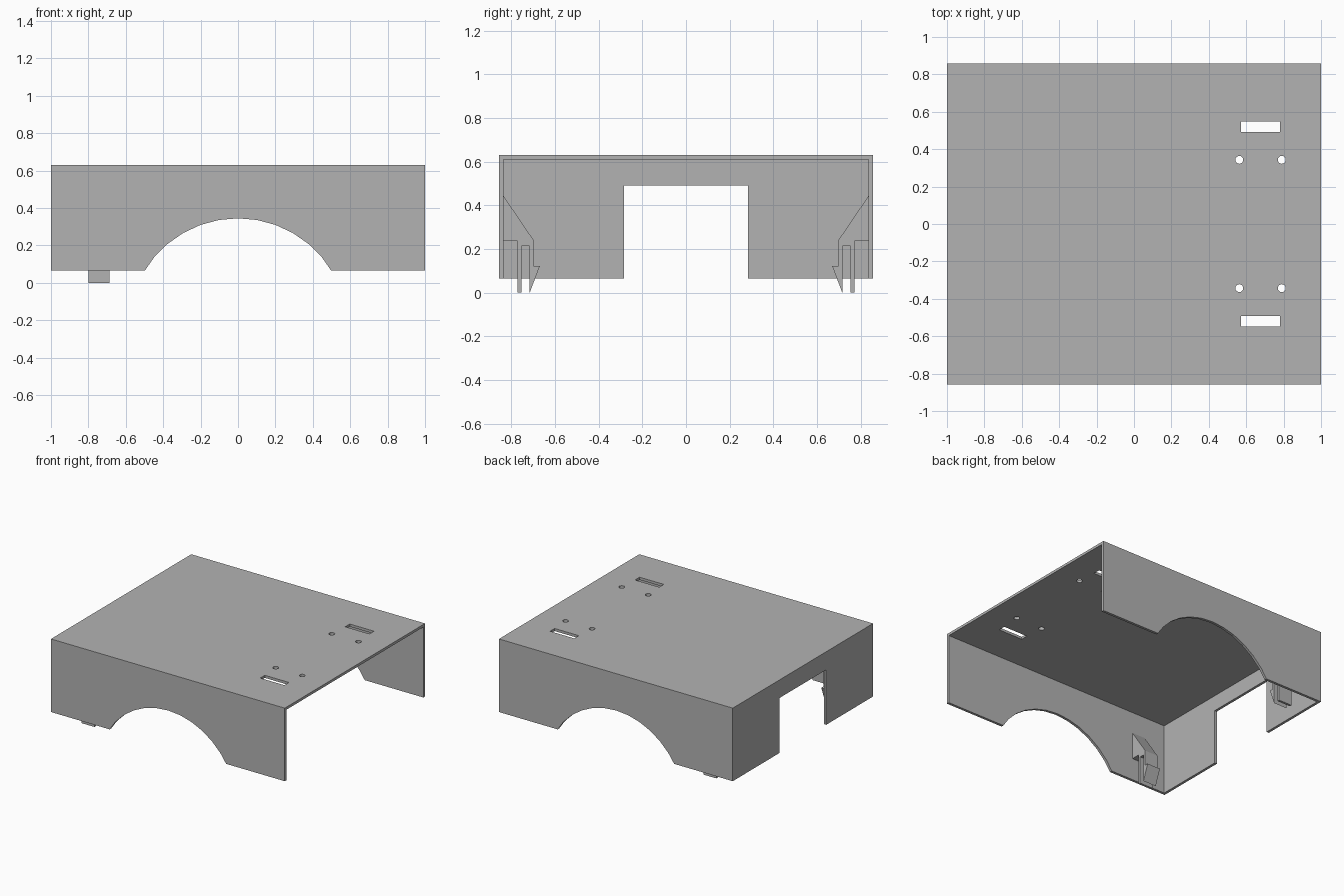
import bpy, bmesh, math
from mathutils import Vector

if "Cube" in bpy.data.objects:
    bpy.data.objects.remove(bpy.data.objects["Cube"], do_unlink=True)

grey = bpy.data.materials.new("light grey plastic")
grey.use_nodes = True
COLOUR = (0.45, 0.45, 0.45, 1)
grey.diffuse_color = COLOUR
grey.node_tree.nodes["Principled BSDF"].inputs["Base Color"].default_value = COLOUR

HALF_Y, TOP, BOTTOM, WALL = 0.857, 0.63, 0.065, 0.02


def prism(name, points, direction):
    """Extrude a closed 3D outline along a direction."""
    bm = bmesh.new()
    face = bm.faces.new([bm.verts.new(p) for p in points])
    new = bmesh.ops.extrude_face_region(bm, geom=[face])["geom"]
    bmesh.ops.translate(bm, vec=Vector(direction),
                        verts=[v for v in new if isinstance(v, bmesh.types.BMVert)])
    bmesh.ops.recalc_face_normals(bm, faces=bm.faces)
    mesh = bpy.data.meshes.new(name)
    bm.to_mesh(mesh)
    bm.free()
    mesh.materials.append(grey)
    obj = bpy.data.objects.new(name, mesh)
    bpy.context.collection.objects.link(obj)
    return obj


def box(name, x0, x1, y0, y1, z0, z1):
    return prism(name, [(x0, y0, z0), (x1, y0, z0), (x1, y1, z0), (x0, y1, z0)],
                 (0, 0, z1 - z0))


def circle(radius, count):
    return [(radius * math.cos(math.tau * i / count), radius * math.sin(math.tau * i / count))
            for i in range(count)]


# Cover shell, open below and at the +x end
body = box("cover_shell", -1, 1, -HALF_Y, HALF_Y, BOTTOM, TOP)
inner = HALF_Y - WALL
cutters = [
    box("cavity_cutter", -1 + WALL, 1.2, -inner, inner, -0.2, TOP - WALL),
    box("end_opening_cutter", -1.2, -0.9, -0.285, 0.285, -0.2, 0.49),
    prism("wheel_arch_cutter",
          [(a, -1, b - 0.241) for a, b in circle(0.586, 36)], (0, 2, 0)),
]
# Slots and screw holes in the top panel
for s in (-1, 1):
    cutters.append(box("slot_cutter", 0.573, 0.78, s * 0.519 - 0.028, s * 0.519 + 0.028, 0.5, 0.8))
    for x in (0.563, 0.79):
        cutters.append(prism("hole_cutter",
                             [(x + a, s * 0.343 + b, 0.5) for a, b in circle(0.021, 16)],
                             (0, 0, 0.3)))
for cutter in cutters:
    cutter.hide_render = True
    mod = body.modifiers.new(cutter.name, "BOOLEAN")
    mod.operation, mod.solver, mod.object = "DIFFERENCE", "EXACT", cutter

# Bake the cuts and drop the cutters
bpy.context.view_layer.update()
baked = bpy.data.meshes.new_from_object(
    body.evaluated_get(bpy.context.evaluated_depsgraph_get()))
body.modifiers.clear()
body.data = baked
for cutter in cutters:
    bpy.data.objects.remove(cutter, do_unlink=True)

# Snap clips inside the side walls: bracket, hooked leg and straight leg
CLIP = [(0.838, 0.446), (0.698, 0.24), (0.698, 0.121), (0.67, 0.121),
        (0.716, 0), (0.716, 0.213), (0.753, 0.213), (0.753, 0),
        (0.771, 0), (0.771, 0.236), (0.838, 0.236)]
for side, s in (("left", 1), ("right", -1)):
    prism("snap_clip_" + ("back" if s > 0 else "front"),
          [(-0.8, s * y, z) for y, z in CLIP], (0.112, 0, 0))
